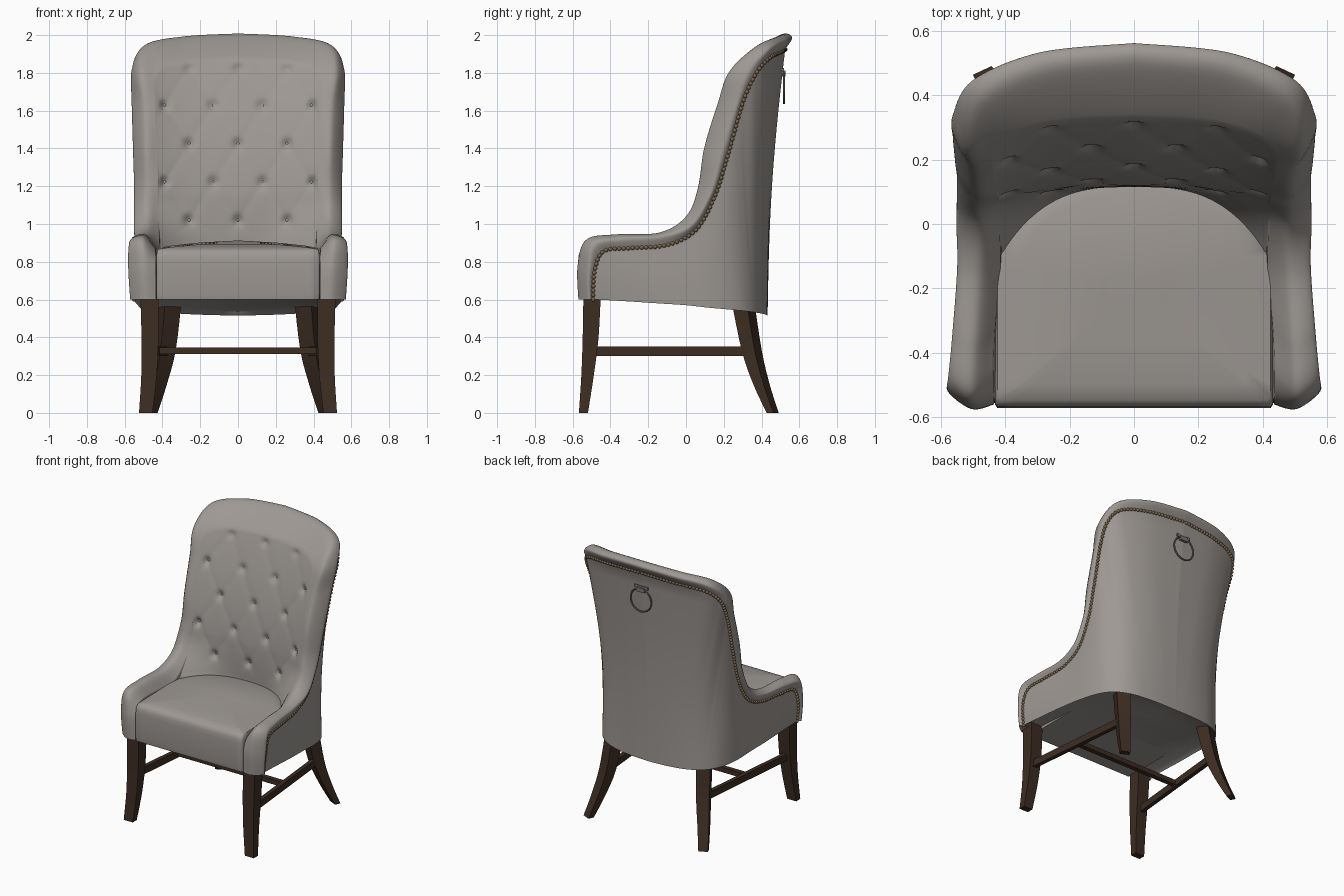
import bpy, bmesh, math
from mathutils import Vector, Matrix

if "Cube" in bpy.data.objects:
    bpy.data.objects.remove(bpy.data.objects["Cube"])


def mat(name, rgb):
    m = bpy.data.materials.new(name)
    m.diffuse_color = (*rgb, 1)
    m.use_nodes = True
    m.node_tree.nodes["Principled BSDF"].inputs["Base Color"].default_value = m.diffuse_color
    return m


FABRIC = mat("taupe_fabric", (0.34, 0.315, 0.295))
WOOD = mat("dark_wood", (0.046, 0.026, 0.016))
BRASS = mat("aged_brass", (0.20, 0.135, 0.07))
METAL = mat("ring_metal", (0.20, 0.185, 0.17))


def finish(name, bm, material, mirror=False, angle=40):
    me = bpy.data.meshes.new(name)
    bm.to_mesh(me)
    bm.free()
    ob = bpy.data.objects.new(name, me)
    bpy.context.collection.objects.link(ob)
    me.materials.append(material)
    if mirror:
        md = ob.modifiers.new("mirror", 'MIRROR')
        md.merge_threshold = 0.0005
    bpy.ops.object.select_all(action='DESELECT')
    bpy.context.view_layer.objects.active = ob
    ob.select_set(True)
    bpy.ops.object.shade_smooth_by_angle(angle=math.radians(angle))
    return ob


def spline(pts, t):
    """Catmull-Rom point on a list of vectors, t in 0..len-1."""
    i = min(int(t), len(pts) - 2)
    f = t - i
    b, c = pts[i], pts[i + 1]
    a = pts[i - 1] if i else b
    d = pts[i + 2] if i + 2 < len(pts) else c
    return 0.5 * (2 * b + (c - a) * f + (2 * a - 5 * b + 4 * c - d) * f * f
                  + (3 * b - a - 3 * c + d) * f ** 3)


def rail(*p):
    return [Vector(q) for q in p]


# Rails of the shell's right half, from the arm front round to the back centre
BOTTOM = rail((.55, -.485, .6), (.548, -.42, .597), (.545, -.3, .59), (.54, -.15, .58),
              (.53, 0, .57), (.52, .12, .557), (.5, .22, .548), (.46, .305, .54),
              (.395, .365, .532), (.305, .403, .525), (.2, .422, .52), (.1, .43, .517), (0, .432, .515))
NAIL = rail((.55, -.495, .6), (.563, -.487, .75), (.557, -.44, .855), (.545, -.3, .872),
            (.53, -.1, .89), (.525, .05, .97), (.525, .15, 1.15), (.535, .22, 1.37),
            (.545, .3, 1.65), (.54, .37, 1.8), (.475, .44, 1.88), (.28, .5, 1.91), (0, .525, 1.925))
CREST = rail((.5, -.568, .6), (.505, -.573, .78), (.505, -.53, .915), (.495, -.38, .942),
             (.48, -.15, .95), (.485, 0, 1.04), (.49, .068, 1.2), (.495, .1, 1.4),
             (.505, .172, 1.63), (.52, .235, 1.81), (.475, .37, 1.94), (.28, .465, 1.985), (0, .495, 2.0))
EDGE = rail((.435, -.56, .6), (.435, -.552, .78), (.437, -.48, .865), (.432, -.33, .87),
            (.415, -.13, .88), (.42, 0, 1.02), (.42, .08, 1.2), (.43, .11, 1.4),
            (.44, .18, 1.63), (.44, .24, 1.76), (.39, .28, 1.83), (.25, .31, 1.86), (0, .33, 1.87))
FOOT = rail((.43, -.48, .6), (.42, -.48, .7), (.42, -.42, .78), (.42, -.32, .78),
            (.41, -.17, .8), (.4, -.08, .8), (.37, 0, .8), (.33, .04, .8),
            (.28, .07, .8), (.23, .09, .8), (.17, .1, .8), (.09, .1, .8), (0, .1, .8))


def clamp(v):
    return max(0.0, min(1.0, v))


def back_y(x, z, tuft=1.0):
    """Concave inner back with soft diamond tufting."""
    a = .055 + .3 * clamp((1.15 - max(z, .85)) / .35) ** 2
    y = .1 + .215 * (z - .85) ** 2 + .015 * clamp((1.15 - z) / .25) - a * (abs(x) / .43) ** 3
    p, q = x / .26, (z - 1.02) / .405
    pleat = sum((1 - abs(math.sin(math.pi * k))) ** 2.5 for k in (p + q, p - q))
    u, v = p + q - round(p + q), p - q - round(p - q)
    dx, dz = (u + v) * .13, (u - v) * .2025
    dimple = math.exp(-(dx * dx + dz * dz) / .024 ** 2)
    fade = clamp((1.88 - z) / .06) * clamp((z - .94) / .06) * clamp((.44 - abs(x)) / .04)
    return y + tuft * fade * (.0035 * pleat + .022 * dimple)


def inner(s, t):
    p = spline(EDGE, s).lerp(spline(FOOT, s), t)
    w = clamp(s - 4)
    w = w * w * (3 - 2 * w)
    p.y += w * (back_y(p.x, p.z, clamp(t / .05)) - p.y)
    return p


def section(s):
    b, n, c, e = spline(BOTTOM, s), spline(NAIL, s), spline(CREST, s), inner(s, 0)
    lip = Vector((b.x * .95, b.y * .95, b.z + .02))
    pts = [Vector((0, lip.y, lip.z)), lip]
    out = Vector((b.x, b.y * .6, 0)).normalized()
    bulge = .012 - .034 * clamp((s - 5) / 3)
    for k in range(14):                                   # outer panel
        t = k / 14
        pts.append(b.lerp(n, t) + out * bulge * math.sin(math.pi * t) * min(1, (n - b).length))
    top = clamp((s - 9) / 2)
    r = (n + c) / 2 + ((n - e) + (c - e)).normalized() * (.046 + .012 * top)
    roll = [n, r, c, e, inner(s, .08)]
    pts += [spline(roll, k / 7) for k in range(21)]       # padded roll
    pts += [inner(s, k / 75) for k in range(76)]          # inside face
    for p in pts:
        if s >= 12:
            p.x = 0
    return pts


# Upholstered shell: arms, back and underside in one skin
bm = bmesh.new()
SUB = 14
cols = [[bm.verts.new(p) for p in section(i / SUB)] for i in range(12 * SUB + 1)]
for c0, c1 in zip(cols, cols[1:]):
    for j in range(len(c0) - 1):
        bm.faces.new((c0[j], c1[j], c1[j + 1], c0[j + 1]))
bm.faces.new(cols[0][2:])
bmesh.ops.remove_doubles(bm, verts=bm.verts, dist=.00005)
finish("upholstered_shell", bm, FABRIC, mirror=True, angle=60)

# Seat cushion: rings of a U-shaped outline rising to a soft crown
outline = [(.432 * math.cos(math.pi * k / 40), -.12 + .3 * math.sin(math.pi * k / 40)) for k in range(41)]
outline += [(-.432, -.12 - .44 * k / 10) for k in range(1, 11)]
outline += [(-.425 + .85 * k / 20, -.571) for k in range(21)]
outline += [(.432, -.56 + .44 * k / 10) for k in range(10)]
bm = bmesh.new()
rings = []
for sc, z in ((.985, .6), (1, .63), (1, .8), (.994, .835), (.975, .858), (.935, .873), (.8, .885), (.5, .898), (.2, .904)):
    rings.append([bm.verts.new((x * (1 + (sc - 1) * (.3 if sc > .9 else 1)), -.2 + (y + .2) * sc,
                                z + .02 * clamp((z - .8) * 10) * (y + .2)))
                  for x, y in outline])
n = len(outline)
for r0, r1 in zip(rings, rings[1:]):
    for j in range(n):
        bm.faces.new((r0[j], r0[(j + 1) % n], r1[(j + 1) % n], r1[j]))
bm.faces.new(rings[-1])
bm.faces.new(rings[0][::-1])
finish("seat", bm, FABRIC, angle=60)

# Tufting buttons
bm = bmesh.new()
for row in range(5):
    z = 1.02 + row * .2025
    for x in ((-.26, 0, .26), (-.39, -.13, .13, .39))[row % 2]:
        m = Matrix.Translation((x, back_y(x, z) - .001, z)) @ Matrix.Diagonal((1, .5, 1, 1))
        bmesh.ops.create_uvsphere(bm, u_segments=10, v_segments=6, radius=.01, matrix=m)
finish("tuft_buttons", bm, FABRIC)

# Nail heads, evenly spaced along the trim line
bm = bmesh.new()
last = None
for i in range(4001):
    p = spline(NAIL, 12 * i / 4000)
    if last is None or (p - last).length >= .0235:
        last = p
        for sx in ((1, -1) if p.x > .008 else (1,)):
            bmesh.ops.create_icosphere(bm, subdivisions=2, radius=.0115,
                                       matrix=Matrix.Translation((sx * p.x, p.y + .003, p.z)))
finish("nail_heads", bm, BRASS)


def leg(name, stations, turn):
    """Curved square leg; stations are (z, x, y, half x, half y)."""
    bm = bmesh.new()
    keys = [Vector(k) for k in stations]
    rot = Matrix.Rotation(turn, 3, 'Z')
    rings = []
    for i in range(4 * (len(keys) - 1) + 1):
        z, x, y, hx, hy = spline(keys, i / 4)
        rings.append([bm.verts.new(Vector((x, y, z)) + rot @ Vector((a * hx, b * hy, 0)))
                      for a, b in ((-1, -1), (1, -1), (1, 1), (-1, 1))])
    for r0, r1 in zip(rings, rings[1:]):
        for j in range(4):
            bm.faces.new((r0[j], r0[(j + 1) % 4], r1[(j + 1) % 4], r1[j]))
    bm.faces.new(rings[0][::-1])
    bm.faces.new(rings[-1])
    finish(name, bm, WOOD, mirror=True, angle=30)


leg("front_legs", [(0, .488, -.543, .036, .024), (.2, .471, -.521, .041, .033),
                   (.4, .466, -.505, .045, .042), (.63, .469, -.497, .048, .046)], 0)
leg("back_legs", [(0, .463, .459, .032, .02), (.15, .424, .4, .038, .03),
                  (.33, .386, .348, .044, .038), (.6, .36, .3, .048, .044)], math.radians(-25))


def bar(name, a, b, w, h, material, mirror=False):
    a, b = Vector(a), Vector(b)
    d = b - a
    bm = bmesh.new()
    m = (Matrix.Translation((a + b) / 2) @ Matrix.Rotation(math.atan2(d.y, d.x), 4, 'Z')
         @ Matrix.Diagonal((d.length, w, h, 1)))
    bmesh.ops.create_cube(bm, size=1, matrix=m)
    return finish(name, bm, material, mirror)


# Stretchers in an H
bar("side_stretchers", (.47, -.49, .327), (.39, .335, .327), .03, .05, WOOD, mirror=True)
bar("cross_stretcher", (-.42, -.08, .33), (.42, -.08, .33), .035, .034, WOOD)

# Pull ring on the back
bar("ring_plate", (-.055, .509, 1.815), (.055, .509, 1.815), .02, .02, METAL)
bar("ring_hook", (-.03, .516, 1.797), (.03, .516, 1.797), .02, .03, METAL)
bpy.ops.mesh.primitive_torus_add(major_radius=.083, minor_radius=.0055, major_segments=40, minor_segments=8,
                                 location=(0, .519, 1.722), rotation=(math.pi / 2, 0, 0))
ring = bpy.context.object
ring.name = "pull_ring"
ring.data.materials.append(METAL)
bpy.ops.object.shade_smooth_by_angle()
